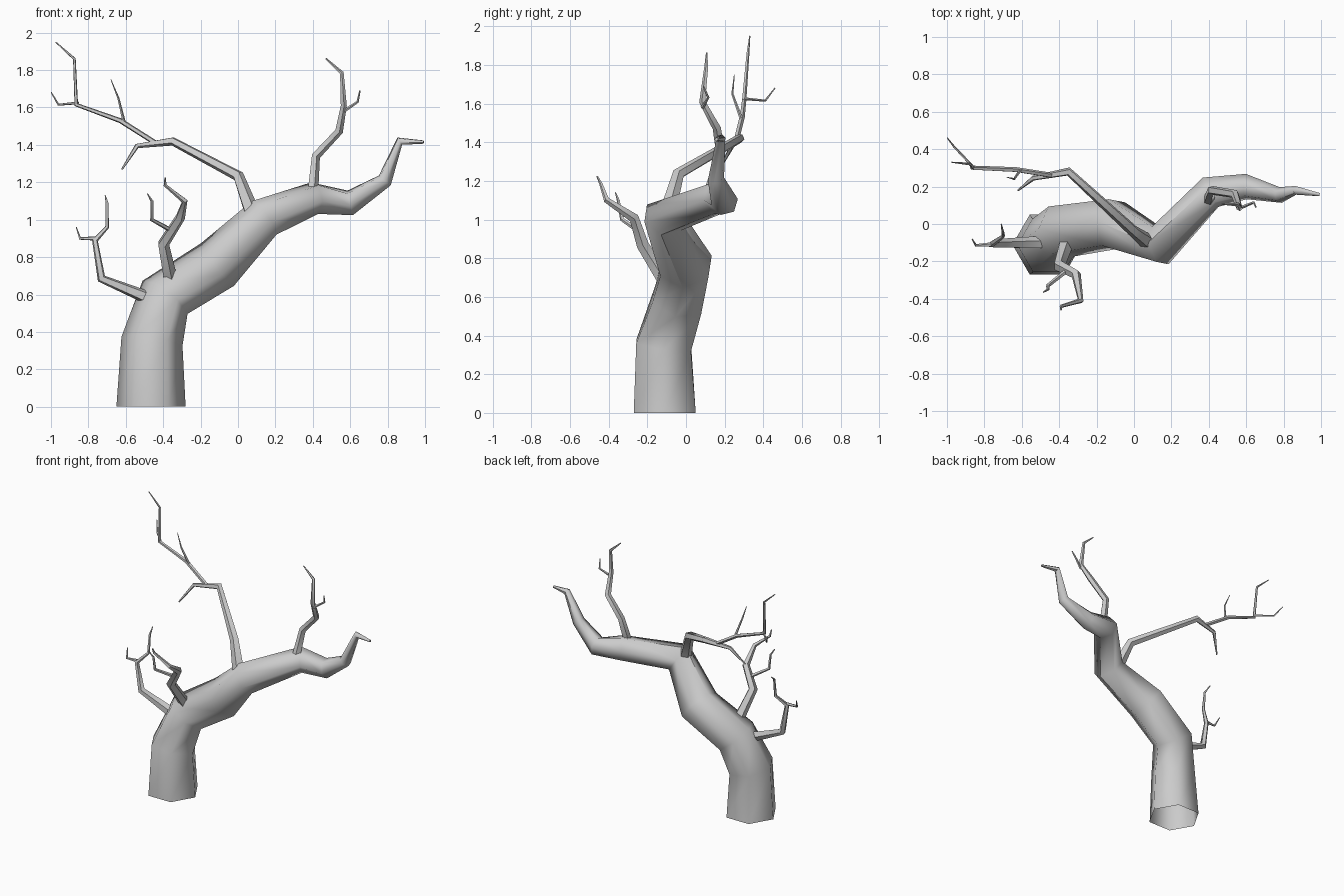
import bpy, bmesh, math
from mathutils import Vector


def limb(name, pts, sides=6):
    """Sweep a tapering polygon along points (x, y, z, radius)."""
    P = [Vector(p[:3]) for p in pts]
    n = len(P)
    dirs = [(P[i + 1] - P[i]).normalized() for i in range(n - 1)]
    tans = [dirs[0]] + [(dirs[i] + dirs[i + 1]).normalized() for i in range(n - 2)] + [dirs[-1]]
    if name == "trunk":
        tans[0] = Vector((0, 0, 1))
    u = Vector((1, 0, 0))
    if abs(tans[0].x) > 0.8:
        u = Vector((0, 1, 0))
    u = (u - tans[0] * u.dot(tans[0])).normalized()
    bm = bmesh.new()
    rings = []
    for i in range(n):
        if i:
            u = tans[i - 1].rotation_difference(tans[i]) @ u
        v = tans[i].cross(u)
        ring = []
        for k in range(sides):
            a = 2 * math.pi * k / sides
            ring.append(bm.verts.new(P[i] + (u * math.cos(a) + v * math.sin(a)) * pts[i][3]))
        rings.append(ring)
    for a, b in zip(rings, rings[1:]):
        for k in range(sides):
            j = (k + 1) % sides
            bm.faces.new((a[k], a[j], b[j], b[k]))
    bm.faces.new(rings[-1])
    me = bpy.data.meshes.new(name)
    bm.to_mesh(me)
    bm.free()
    ob = bpy.data.objects.new(name, me)
    bpy.context.collection.objects.link(ob)
    bpy.ops.object.select_all(action='DESELECT')
    ob.select_set(True)
    bpy.context.view_layer.objects.active = ob
    bpy.ops.object.shade_smooth_by_angle(angle=math.radians(62))


# Trunk running into the main limb, open at the bottom
limb("trunk", [(-.465, -.11, 0, .185), (-.46, -.115, .35, .165), (-.39, -.04, .585, .15),
               (-.11, .0, .76, .145), (.14, -.115, 1.01, .112), (.41, .17, 1.115, .09),
               (.60, .2, 1.09, .07), (.785, .155, 1.21, .043), (.865, .18, 1.42, .024),
               (.992, .157, 1.415, .009)])

# Upper left branch and its twigs
limb("upper_left_branch", [(.08, -.1, 1.02, .045), (0, -.04, 1.235, .032), (-.35, .28, 1.42, .024),
                           (-.54, .245, 1.395, .014), (-.62, .18, 1.27, .005)], 5)
limb("upper_left_fork", [(-.44, .26, 1.41, .014), (-.63, .29, 1.53, .014), (-.865, .3, 1.615, .012),
                         (-.875, .32, 1.86, .008), (-.975, .33, 1.95, .003)], 5)
limb("upper_left_twig_inner", [(-.61, .285, 1.525, .009), (-.64, .24, 1.65, .006), (-.68, .25, 1.75, .002)], 5)
limb("upper_left_twig_outer", [(-.855, .3, 1.625, .008), (-.96, .41, 1.615, .006), (-.998, .46, 1.68, .003)], 5)

# Upper right branch
limb("upper_right_branch", [(.4, .13, 1.17, .03), (.415, .18, 1.34, .025), (.54, .16, 1.475, .023),
                            (.565, .085, 1.61, .017), (.555, .105, 1.785, .011), (.47, .107, 1.862, .004)], 5)
limb("upper_right_twig", [(.565, .085, 1.58, .01), (.64, .115, 1.63, .007), (.652, .09, 1.69, .004)], 5)

# Front branch
limb("front_branch", [(-.36, -.1, .67, .04), (-.4, -.225, .87, .033), (-.31, -.27, 1.01, .027),
                      (-.285, -.41, 1.1, .016), (-.39, -.44, 1.185, .009), (-.39, -.46, 1.225, .004)], 5)
limb("front_twig", [(-.36, -.25, .945, .013), (-.46, -.33, 1.0, .011), (-.46, -.35, 1.1, .008),
                    (-.485, -.365, 1.14, .003)], 5)

# Left branch
limb("left_branch", [(-.5, -.1, .59, .036), (-.73, -.105, .685, .025), (-.765, -.11, .89, .017),
                     (-.7, -.065, .96, .011), (-.7, -.05, 1.09, .008), (-.71, 0, 1.13, .003)], 5)
limb("left_twig", [(-.765, -.11, .9, .012), (-.845, -.115, .9, .008), (-.865, -.08, .96, .003)], 5)
